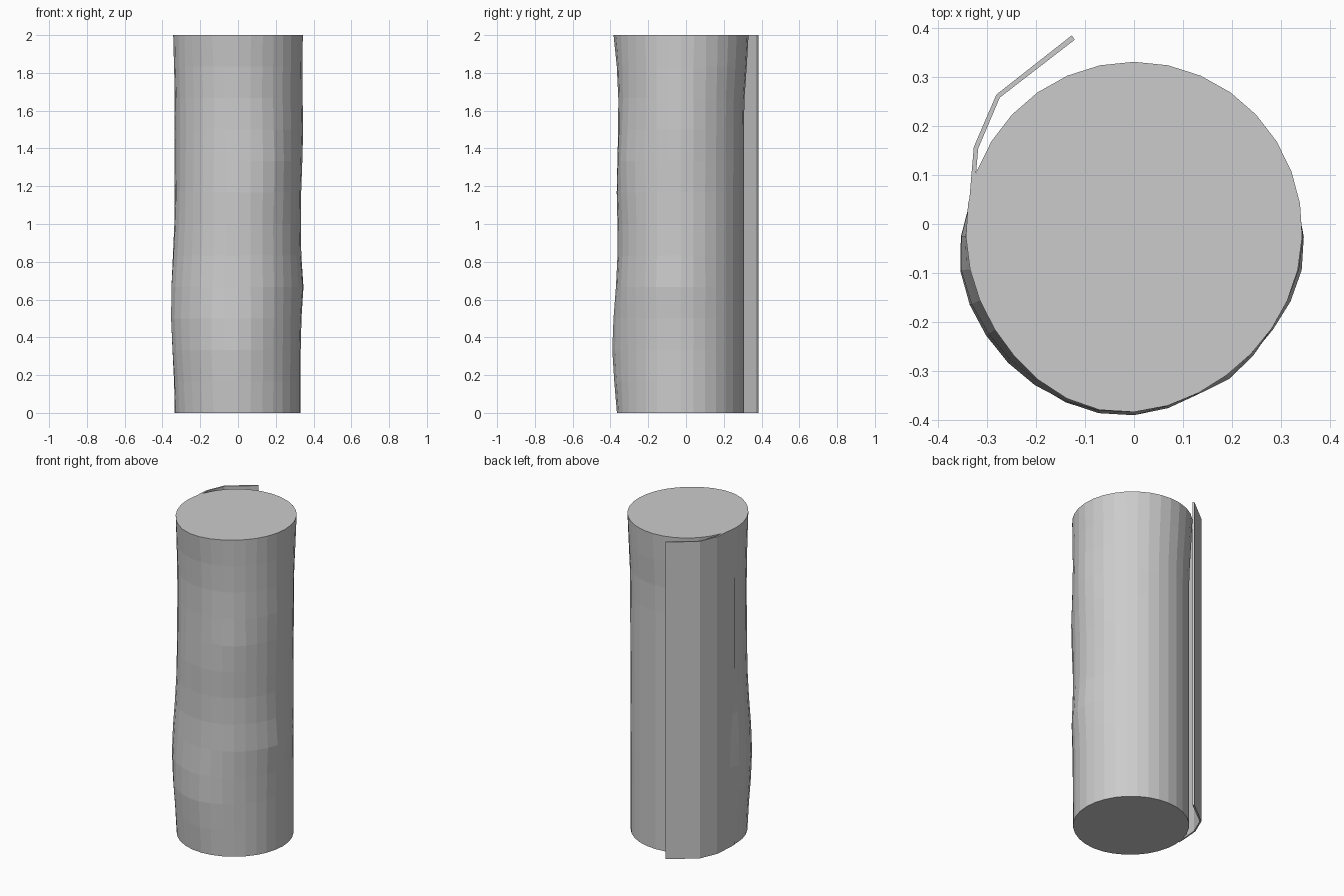
import bpy, bmesh, math
from mathutils import Vector

if "Cube" in bpy.data.objects:
    bpy.data.objects.remove(bpy.data.objects["Cube"])

SIDES, ROWS, H = 32, 12, 2.0
CY, R = -0.026, 0.332

# soft dents and bulges: angle (deg), height, amount, angular width, height width
BULGES = [
    (-100, 2.00, 0.027, 24, 0.11), (90, 2.00, 0.025, 70, 0.17),
    (-93, 0.33, 0.027, 22, 0.20), (-137, 0.50, 0.028, 28, 0.25),
    (-172, 0.60, 0.016, 15, 0.25), (-10, 0.66, 0.017, 18, 0.10),
    (0, 1.50, 0.013, 20, 0.18), (-58, 1.33, 0.015, 14, 0.15),
    (-90, 1.17, 0.008, 30, 0.14), (-60, 0.66, 0.010, 14, 0.12),
]


def radius(deg, z):
    r = R
    for a, h, amt, wa, wz in BULGES:
        d = (deg - a + 180) % 360 - 180
        r += amt * math.exp(-0.5 * (d / wa) ** 2 - 0.5 * ((z - h) / wz) ** 2)
    return r


def finish(bm, name):
    bmesh.ops.recalc_face_normals(bm, faces=bm.faces)
    mesh = bpy.data.meshes.new(name)
    bm.to_mesh(mesh)
    bm.free()
    bpy.context.collection.objects.link(bpy.data.objects.new(name, mesh))


def bridge(bm, a, b):
    for i in range(len(a)):
        j = (i + 1) % len(a)
        bm.faces.new((a[i], a[j], b[j], b[i]))


# rolled body with a slightly lumpy front
bm = bmesh.new()
rings = []
for k in range(ROWS + 1):
    z = H * k / ROWS
    ring = []
    for i in range(SIDES):
        deg = 360 * i / SIDES
        t, r = math.radians(deg), radius(deg, z)
        ring.append(bm.verts.new((r * math.cos(t), CY + r * math.sin(t), z)))
    rings.append(ring)
for lo, hi in zip(rings, rings[1:]):
    bridge(bm, lo, hi)
bm.faces.new(rings[0])
bm.faces.new(rings[-1])
finish(bm, "roll_body")

# loose end peeling away at the back left
outer = [(-0.337, 0.0), (-0.336, 0.05), (-0.327, 0.157), (-0.281, 0.264), (-0.127, 0.385)]
inner = [(-0.327, 0.0), (-0.327, 0.05), (-0.318, 0.154), (-0.274, 0.258), (-0.121, 0.376)]
outline = outer + inner[::-1]
bm = bmesh.new()
lo = [bm.verts.new((x, y, 0)) for x, y in outline]
hi = [bm.verts.new((x, y, H)) for x, y in outline]
bridge(bm, lo, hi)
bm.faces.new(lo)
bm.faces.new(hi)
finish(bm, "loose_flap")
